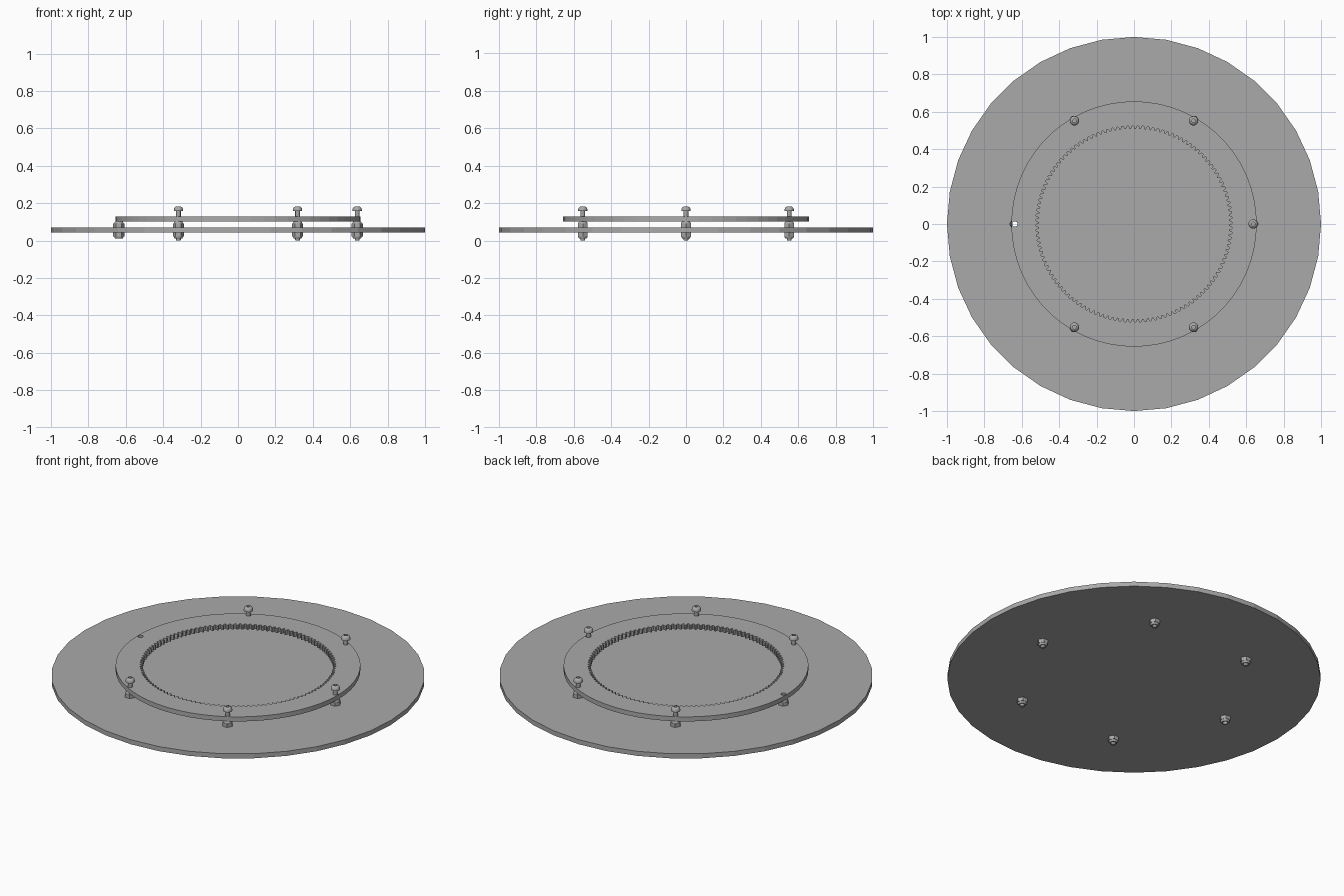
import bpy, bmesh
from math import sin, cos, pi

cube = bpy.data.objects.get("Cube")
if cube:
    bpy.data.objects.remove(cube, do_unlink=True)

steel = bpy.data.materials.new("grey_metal")
steel.use_nodes = True
grey = (0.4, 0.4, 0.4, 1)
steel.diffuse_color = grey
steel.node_tree.nodes["Principled BSDF"].inputs["Base Color"].default_value = grey


def finish(bm, name, smooth=False):
    bmesh.ops.recalc_face_normals(bm, faces=bm.faces)
    mesh = bpy.data.meshes.new(name)
    bm.to_mesh(mesh)
    bm.free()
    mesh.materials.append(steel)
    obj = bpy.data.objects.new(name, mesh)
    bpy.context.collection.objects.link(obj)
    if smooth:
        bpy.ops.object.select_all(action='DESELECT')
        obj.select_set(True)
        bpy.context.view_layer.objects.active = obj
        bpy.ops.object.shade_smooth_by_angle(angle=pi / 6)
    return obj


def circle(r, n, x=0, y=0):
    return [(x + r * cos(2 * pi * i / n), y + r * sin(2 * pi * i / n)) for i in range(n)]


def plate(name, loops, bottom, top):
    """Flat plate: first loop is the outline, the rest are holes."""
    bm = bmesh.new()
    for loop in loops:
        verts = [bm.verts.new((x, y, bottom)) for x, y in loop]
        for a, b in zip(verts, verts[1:] + verts[:1]):
            bm.edges.new((a, b))
    bmesh.ops.triangle_fill(bm, edges=bm.edges[:], use_beauty=True)
    new = bmesh.ops.extrude_face_region(bm, geom=bm.faces[:], use_keep_orig=True)["geom"]
    for v in new:
        if isinstance(v, bmesh.types.BMVert):
            v.co.z = top
    return finish(bm, name)


def turned(name, profile, n=24):
    """Revolve a list of (radius, height) points around z."""
    bm = bmesh.new()
    verts = [bm.verts.new((r, 0, z)) for r, z in profile]
    edges = [bm.edges.new(p) for p in zip(verts, verts[1:])]
    bmesh.ops.spin(bm, geom=verts + edges, axis=(0, 0, 1), cent=(0, 0, 0),
                   angle=2 * pi, steps=n, use_merge=True)
    bmesh.ops.remove_doubles(bm, verts=bm.verts, dist=0.0001)
    return finish(bm, name, True)


def place(obj, name, x, y):
    copy = obj.copy()
    copy.name = name
    copy.location = (x, y, 0)
    bpy.context.collection.objects.link(copy)


# Bolt circle
spots = circle(0.637, 6)
HOLE = 0.014
holes = [circle(HOLE, 20, x, y) for x, y in spots]

# Round base plate
plate("base_plate", [circle(1, 36)] + holes, 0.043, 0.07)

# Internal gear ring
TEETH = 120
gear = []
for i in range(TEETH):
    for part, r in ((0.1, 0.525), (0.4, 0.525), (0.62, 0.509), (0.88, 0.509)):
        a = 2 * pi * (i + part) / TEETH
        gear.append((r * cos(a), r * sin(a)))
plate("gear_ring", [circle(0.656, 60), gear] + holes, 0.102, 0.129)

# Lock nuts: hexagon body plus rounded collar, above and below the base
masters = []
for side, seat, d in (("upper", 0.07, 1), ("lower", 0.043, -1)):
    low, high = sorted((seat, seat + d * 0.021))
    body = plate(side + "_nut_body", [circle(0.03, 6), circle(HOLE, 20)], low, high)
    collar = turned(side + "_nut_collar", [
        (HOLE, seat + d * 0.02), (0.025, seat + d * 0.02), (0.024, seat + d * 0.026),
        (0.02, seat + d * 0.032), (HOLE, seat + d * 0.032), (HOLE, seat + d * 0.02)])
    masters += [body, collar]

# Pan head bolt with a socket
bolt = turned("bolt", [
    (0, 0), (0.011, 0), (0.0125, 0.003), (0.0125, 0.157), (0.025, 0.157),
    (0.025, 0.164), (0.023, 0.172), (0.018, 0.179), (0.012, 0.182),
    (0.01, 0.182), (0.01, 0.17), (0, 0.17)])

# One bolt is missing at the -x hole
for i, (x, y) in enumerate(spots):
    for part in masters:
        place(part, f"{part.name}_{i + 1}", x, y)
    if i != 3:
        place(bolt, f"bolt_{i + 1}", x, y)
for part in masters + [bolt]:
    bpy.data.objects.remove(part, do_unlink=True)
